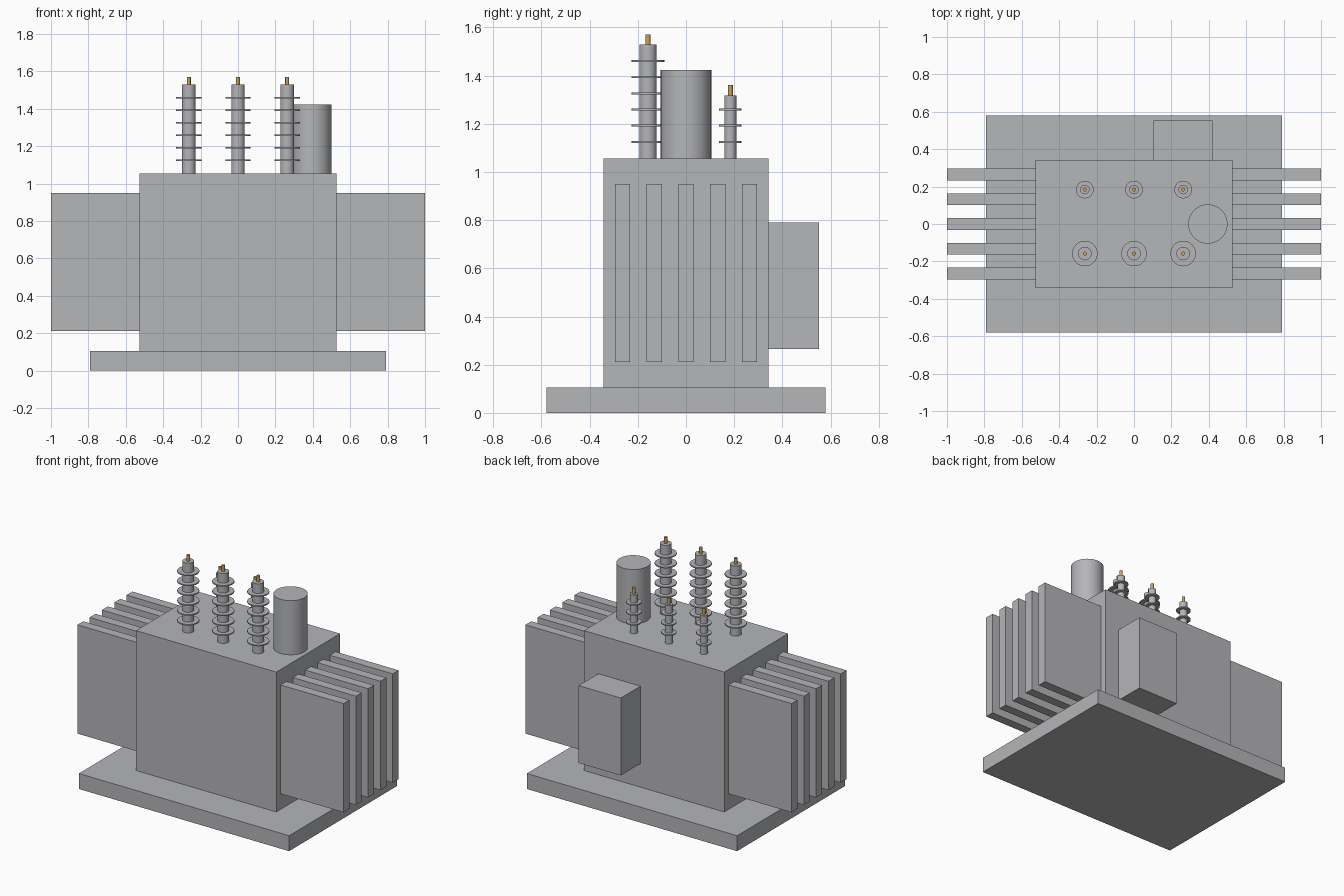
import bpy
import math

cube = bpy.data.objects.get("Cube")
if cube:
    bpy.data.objects.remove(cube, do_unlink=True)


def make_material(name, color):
    mat = bpy.data.materials.new(name)
    mat.use_nodes = True
    mat.diffuse_color = color
    mat.node_tree.nodes["Principled BSDF"].inputs["Base Color"].default_value = color
    return mat


GREY = make_material("painted grey", (0.46, 0.465, 0.485, 1))
BRASS = make_material("brass", (0.6, 0.36, 0.11, 1))


def box(name, low, high, mat=GREY):
    center = [(a + b) / 2 for a, b in zip(low, high)]
    bpy.ops.mesh.primitive_cube_add(size=1, location=center)
    ob = bpy.context.object
    ob.name = name
    ob.scale = [b - a for a, b in zip(low, high)]
    bpy.ops.object.transform_apply(location=False, rotation=False, scale=True)
    ob.data.materials.append(mat)
    return ob


def cylinder(name, x, y, radius, bottom, top, mat=GREY, sides=32):
    bpy.ops.mesh.primitive_cylinder_add(
        vertices=sides, radius=radius, depth=top - bottom,
        location=(x, y, (bottom + top) / 2))
    ob = bpy.context.object
    ob.name = name
    ob.data.materials.append(mat)
    bpy.ops.object.shade_smooth_by_angle(angle=math.radians(40))
    return ob


TANK_X, TANK_Y, TANK_TOP, BASE_TOP = 0.527, 0.342, 1.055, 0.105

# Plinth, tank and control cabinet on the back
box("base_slab", (-0.79, -0.58, 0), (0.79, 0.58, BASE_TOP))
box("tank", (-TANK_X, -TANK_Y, BASE_TOP), (TANK_X, TANK_Y, TANK_TOP))
box("control_cabinet", (0.103, TANK_Y, 0.265), (0.419, 0.553, 0.791))

# Cooling fins on both sides
for side, sign in (("left", 1), ("right", -1)):
    for i in range(5):
        y = (i - 2) * 0.132
        x0, x1 = sorted((sign * TANK_X, sign))
        box(f"{side}_cooling_fin_{i + 1}",
            (x0, y - 0.0315, 0.211), (x1, y + 0.0315, 0.95))

# Oil reservoir on the lid
cylinder("oil_reservoir", 0.395, 0, 0.105, TANK_TOP, 1.423, sides=48)


def bushing(name, x, y, radius, top, discs, disc_radius, pin_top):
    cylinder(name + "_core", x, y, radius, TANK_TOP, top)
    for i in range(discs):
        z = 1.125 + i * 0.067
        cylinder(f"{name}_disc_{i + 1}", x, y, disc_radius, z - 0.004, z + 0.004)
    cylinder(name + "_terminal", x, y, 0.0105, top, pin_top, BRASS, 12)


# Tall bushings in front, short ones behind
for i in range(3):
    x = (i - 1) * 0.263
    bushing(f"tall_bushing_{i + 1}", x, -0.158, 0.036, 1.53, 6, 0.068, 1.571)
    bushing(f"short_bushing_{i + 1}", x, 0.184, 0.025, 1.317, 3, 0.047, 1.36)
